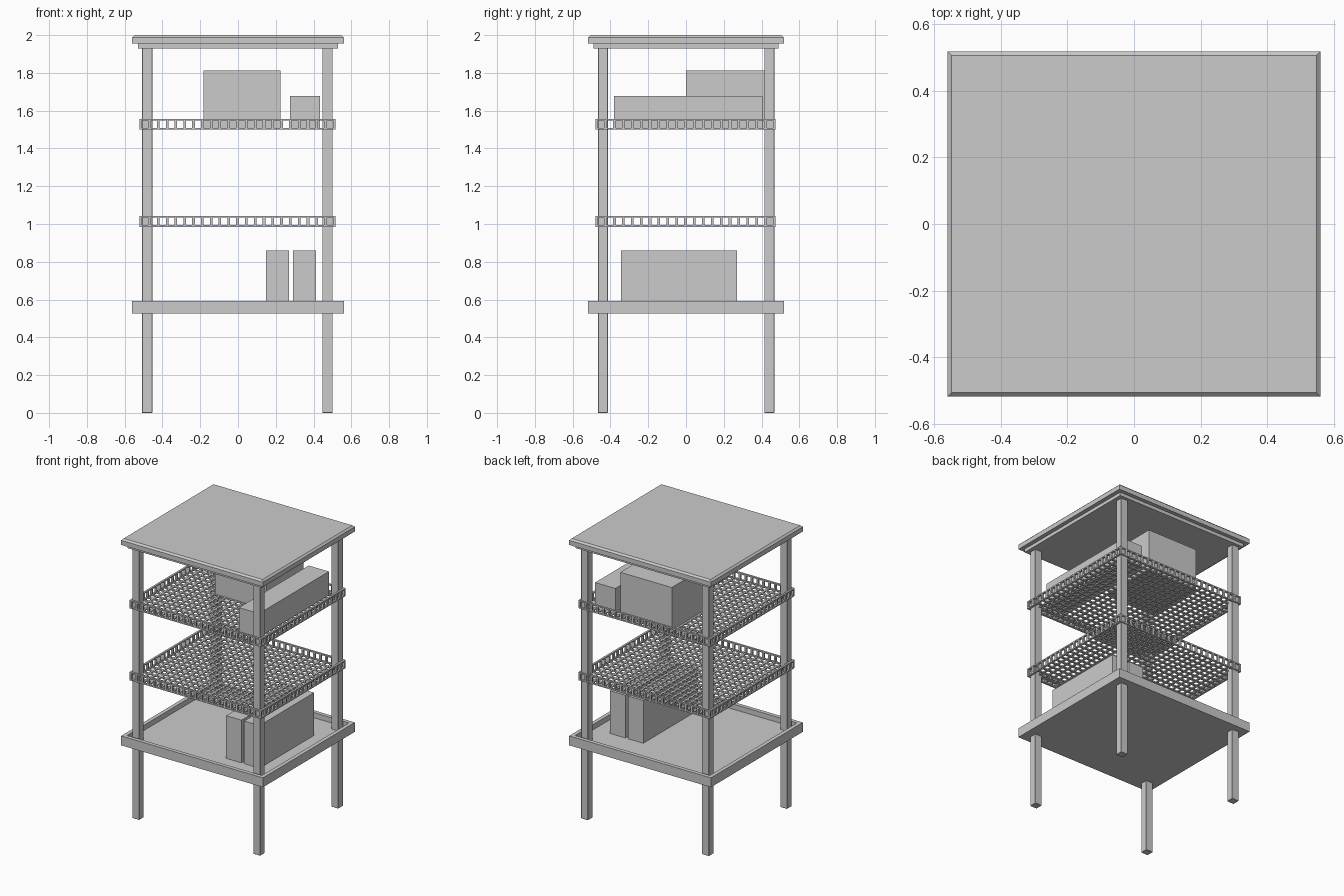
import bpy, bmesh
from mathutils import Matrix, Vector

if "Cube" in bpy.data.objects:
    bpy.data.objects.remove(bpy.data.objects["Cube"])


def add_box(bm, lo, hi):
    lo, hi = Vector(lo), Vector(hi)
    bmesh.ops.create_cube(bm, size=1, matrix=Matrix.Translation((lo + hi) / 2)
                          @ Matrix.Diagonal((*(hi - lo), 1)))


def make(name, boxes, bevel=0):
    bm = bmesh.new()
    for lo, hi in boxes:
        add_box(bm, lo, hi)
    me = bpy.data.meshes.new(name)
    bm.to_mesh(me)
    bm.free()
    ob = bpy.data.objects.new(name, me)
    bpy.context.collection.objects.link(ob)
    if bevel:
        mod = ob.modifiers.new("bevel", 'BEVEL')
        mod.width, mod.segments = bevel, 1
    return ob


W, D = 0.56, 0.518  # half width and depth of roof and tray

# Roof: stepped under-board and a slab with chamfered top edges
make("roof_underboard", [((-0.53, -0.49, 1.93), (0.53, 0.49, 1.956))])
bm = bmesh.new()
add_box(bm, (-W, -D, 1.955), (W, D, 2.0))
top = [e for e in bm.edges if all(v.co.z > 1.99 for v in e.verts)]
bmesh.ops.bevel(bm, geom=top, offset=0.012, segments=1, affect='EDGES')
me = bpy.data.meshes.new("roof_slab")
bm.to_mesh(me)
bm.free()
bpy.context.collection.objects.link(bpy.data.objects.new("roof_slab", me))

# Four square posts
for xn, x in (("left", -0.481), ("right", 0.474)):
    for yn, y in (("front", -0.44), ("back", 0.441)):
        make(f"{yn}_{xn}_post", [((x - 0.0275, y - 0.0265, 0), (x + 0.0275, y + 0.0265, 1.935))], 0.002)

# Bottom tray: floor with a raised rim
z0, zf, z1, t = 0.525, 0.555, 0.592, 0.028
make("tray_floor", [((-W + t, -D + t, z0), (W - t, D - t, zf))])
make("tray_rim", [((-W, -D, z0), (W, -D + t, z1)), ((-W, D - t, z0), (W, D, z1)),
                  ((-W, -D + t, z0), (-W + t, D - t, z1)), ((W - t, -D + t, z0), (W, D - t, z1))])


# Wire baskets: square mesh floor, upright bars and a top rail
def basket(name, zb, zt):
    x0, x1, y0, y1 = -0.522, 0.517, -0.48, 0.475
    nx, ny, w, h = 22, 20, 0.014, 0.009
    xs = [x0 + (x1 - x0 - w) * i / nx for i in range(nx + 1)]
    ys = [y0 + (y1 - y0 - w) * i / ny for i in range(ny + 1)]
    floor = [((x, y0, zb), (x + w, y1, zb + h)) for x in xs]
    floor += [((x0, y, zb), (x1, y + w, zb + h)) for y in ys]
    make(name + "_floor_wires", floor)
    bars = [((x, y, zb), (x + w, y + w, zt)) for x in xs for y in (ys[0], ys[-1])]
    bars += [((x, y, zb), (x + w, y + w, zt)) for y in ys[1:-1] for x in (xs[0], xs[-1])]
    bars += [((x0, y, zt - h), (x1, y + w, zt)) for y in (ys[0], ys[-1])]
    bars += [((x, y0, zt - h), (x + w, y1, zt)) for x in (xs[0], xs[-1])]
    make(name + "_side_rails", bars)


basket("upper_basket", 1.499, 1.556)
basket("lower_basket", 0.985, 1.043)

# Stored boxes
make("large_box", [((-0.182, 0.0, 1.505), (0.224, 0.42, 1.812))])
make("long_box", [((0.274, -0.38, 1.508), (0.433, 0.406, 1.678))])
make("left_case", [((0.148, -0.345, zf), (0.269, 0.27, 0.86))])
make("right_case", [((0.29, -0.345, zf), (0.412, 0.27, 0.86))])
